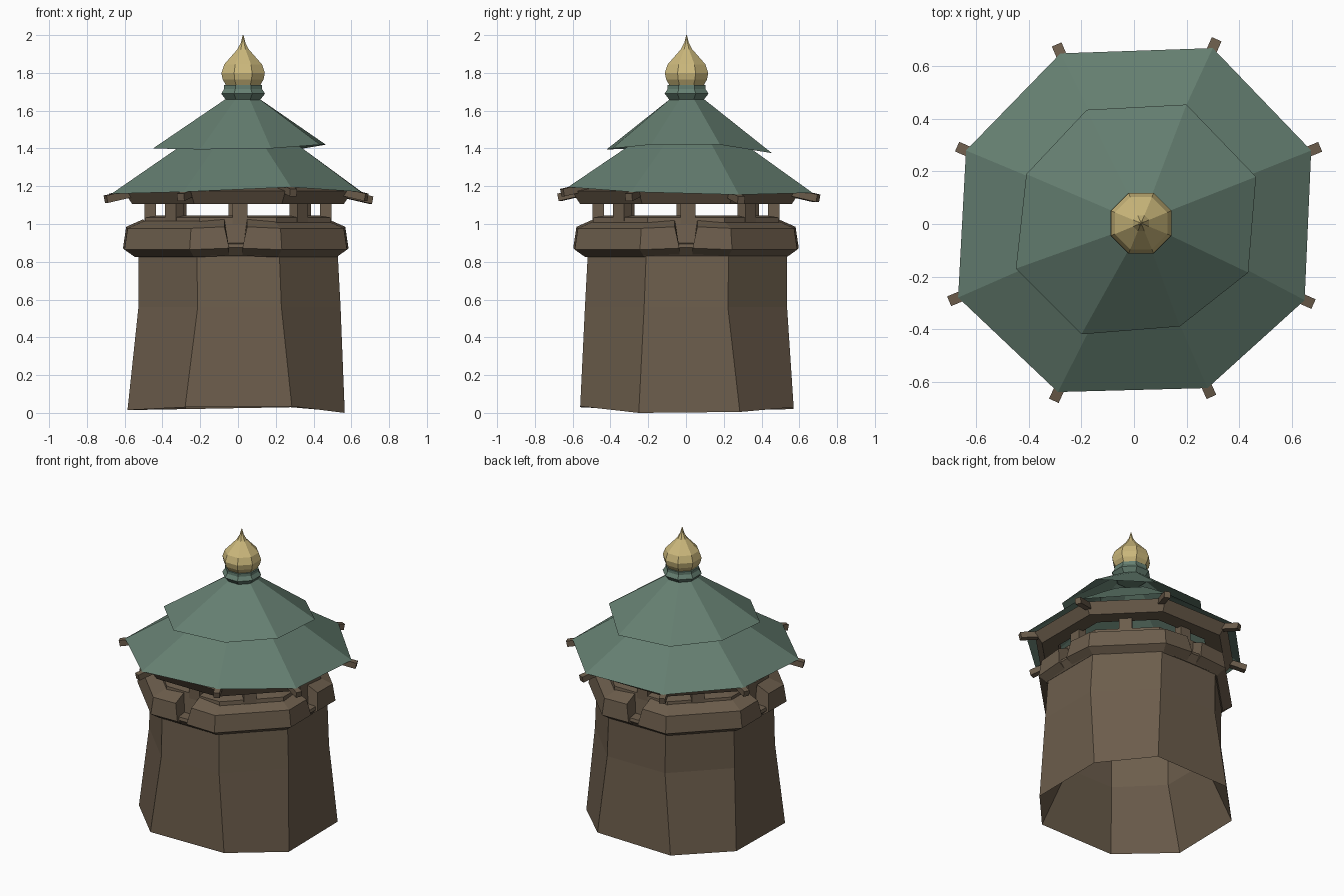
import bpy, bmesh, math
from mathutils import Matrix, Vector

if "Cube" in bpy.data.objects:
    bpy.data.objects.remove(bpy.data.objects["Cube"])

def material(name, rgb):
    m = bpy.data.materials.new(name)
    m.diffuse_color = (*rgb, 1)
    m.use_nodes = True
    m.node_tree.nodes["Principled BSDF"].inputs["Base Color"].default_value = m.diffuse_color
    return m

WOOD = material("weathered wood", (0.150, 0.110, 0.072))
GREEN = material("roof green", (0.130, 0.212, 0.165))
GOLD = material("pale gold", (0.60, 0.48, 0.20))
C8 = math.cos(math.pi / 8)

def make(name, bm, mat):
    bmesh.ops.recalc_face_normals(bm, faces=bm.faces)
    me = bpy.data.meshes.new(name)
    bm.to_mesh(me)
    bm.free()
    me.materials.append(mat)
    ob = bpy.data.objects.new(name, me)
    bpy.context.collection.objects.link(ob)
    return ob

def corner(i, apothem, z, cx=0, cy=0):
    a = math.radians(22.5 + 45 * i)
    r = apothem / C8
    return Vector((cx + r * math.cos(a), cy + r * math.sin(a), z))

def octagon(apothem, z, cx=0, cy=0):
    return [corner(i, apothem, z, cx, cy) for i in range(8)]

def loft(name, rings, mat, caps=(), closed=False, wrap=True):
    """Skin a list of point rings; wrap joins each ring's ends, closed joins last ring to first."""
    bm = bmesh.new()
    vs = [[bm.verts.new(p) for p in r] for r in rings]
    pairs = list(zip(vs, vs[1:])) + ([(vs[-1], vs[0])] if closed else [])
    n = len(vs[0])
    for a, b in pairs:
        for j in range(n if wrap else n - 1):
            k = (j + 1) % n
            bm.faces.new((a[j], a[k], b[k], b[j]))
    for c in caps:
        bm.faces.new(vs[c])
    return make(name, bm, mat)

def box(name, size, matrix, mat):
    bm = bmesh.new()
    bmesh.ops.create_cube(bm, size=1, matrix=matrix @ Matrix.Diagonal((*size, 1)))
    return make(name, bm, mat)

# tower wall: uneven base, outer skin, and narrower inner skin open at the bottom
base = [(.565, .285, .005), (.28, .57, .03), (-.28, .57, .02), (-.575, .27, .015),
        (-.585, -.25, .015), (-.28, -.56, .03), (.285, -.56, .035), (.565, -.25, .0)]
loft("tower_wall", [octagon(0.43, 0.88), octagon(0.43, 0.42), base,
     octagon(0.535, 0.56, 0.008, 0.0), octagon(0.527, 0.86, 0, 0.008)], WOOD)

# balcony: flared sill running all round, and inner rail
loft("balcony_sill", [octagon(a, z, -0.01) for a, z in
     ((0.50, 0.83), (0.54, 0.83), (0.58, 0.875), (0.575, 0.895), (0.50, 0.90))],
     WOOD, closed=True)
loft("inner_rail", [octagon(a, z) for a, z in
     ((0.43, 0.86), (0.51, 0.86), (0.49, 1.035), (0.43, 1.045))], WOOD, closed=True)

# four balcony blocks, each wrapping two corners between notches at the front, back and sides
section = ((0.49, 0.84), (0.54, 0.832), (0.597, 0.872), (0.58, 0.985), (0.49, 1.025))
for q in range(4):
    rings = []
    for part in range(4):
        ring = []
        for a, z in section:
            if part in (1, 2):
                p = corner(2 * q + part - 1, a - 0.008, z - 0.008)
            else:
                f = math.radians(90 * (q + part // 3))
                n = Vector((math.cos(f), math.sin(f), 0))
                t = Vector((-n.y, n.x, 0))
                gap = 0.06 if z > 0.9 else 0.035
                p = n * a + t * (gap if part == 0 else -gap) + Vector((0, 0, z))
            ring.append(p + Vector((-0.012, 0, 0)))
        rings.append(ring)
    loft("balcony_block_%d" % q, rings, WOOD, caps=(0, 3))

# posts carrying the roof, one in the middle of each side
for i in range(8):
    rot = Matrix.Rotation(math.radians(45 * i), 4, 'Z')
    box("post_%d" % i, (0.06, 0.08, 0.16),
        rot @ Matrix.Translation((0.465, -0.01 if i % 2 else 0.01, 1.08)), WOOD)

# slanted ring beam under the eaves
loft("eave_beam", [octagon(a, z) for a, z in
     ((0.46, 1.105), (0.56, 1.105), (0.605, 1.175), (0.46, 1.20))], WOOD, closed=True)

# uneven roof edges, read from the plan
eave = [(.675, .28, 1.155), (.30, .67, 1.165), (-.28, .65, 1.165), (-.64, .28, 1.17),
        (-.67, -.28, 1.16), (-.29, -.64, 1.17), (.28, -.625, 1.195), (.65, -.29, 1.17)]
tier = [(.465, .18, 1.42), (.20, .455, 1.375), (-.18, .435, 1.39), (-.41, .19, 1.40),
        (-.45, -.17, 1.40), (-.20, -.42, 1.395), (.175, -.39, 1.40), (.435, -.185, 1.42)]
loft("upper_roof", [tier, octagon(0.085, 1.665, 0.025, 0.005)], GREEN)
loft("lower_roof", [eave, octagon(0.325, 1.405, 0.01, 0.01), octagon(0.20, 1.49, 0.015, 0.01)], GREEN)

# rafter tips poking out beneath each roof corner
for i, (x, y, z) in enumerate(eave):
    rot = Matrix.Rotation(math.atan2(y, x), 4, 'Z') @ Matrix.Rotation(math.radians(12), 4, 'Y')
    out = Vector((x, y, 0)).normalized()
    c = out * (Vector((x, y)).length - 0.065)
    box("rafter_%d" % i, (0.20, 0.04, 0.04),
        Matrix.Translation((c.x, c.y, z - 0.008)) @ rot, WOOD)

# finial: green collar and gold onion bulb
loft("finial_collar", [octagon(a, z, 0.027, 0.003) for a, z in
     ((0.085, 1.65), (0.116, 1.69), (0.10, 1.715), (0.10, 1.735))], GREEN, caps=(0, 3))
loft("finial_bulb", [octagon(a, z, 0.027, 0.003) for a, z in
     ((0.088, 1.73), (0.108, 1.765), (0.115, 1.80), (0.10, 1.845), (0.065, 1.885),
      (0.03, 1.925), (0.012, 1.96), (0.002, 2.0))], GOLD, caps=(0, 7))
